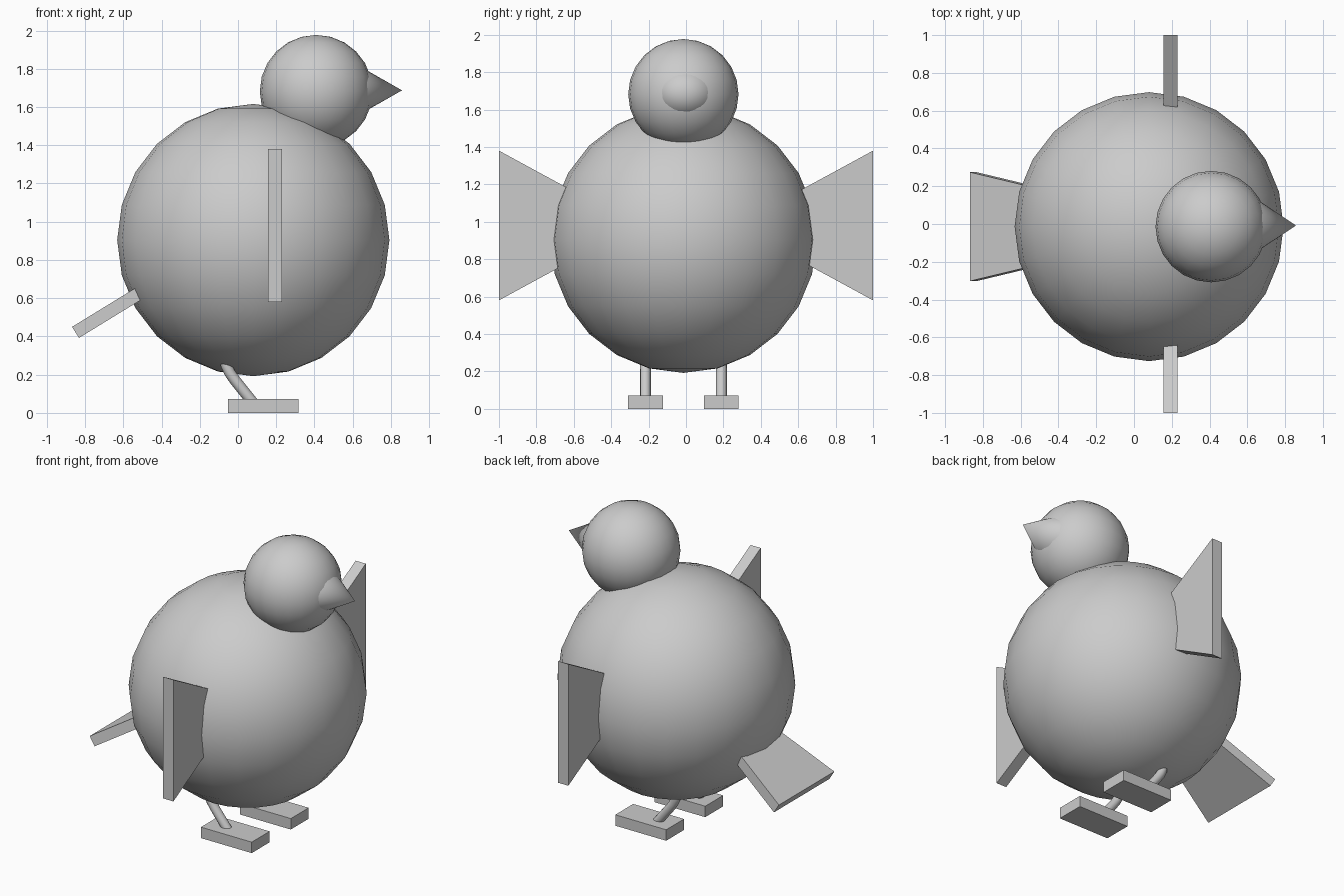
import bpy, bmesh, math

if "Cube" in bpy.data.objects:
    bpy.data.objects.remove(bpy.data.objects["Cube"])

CY = -0.014  # side-to-side centre of the bird


def finish(name, smooth=False):
    ob = bpy.context.object
    ob.name = name
    if smooth:
        bpy.ops.object.shade_smooth_by_angle(angle=math.radians(35))
    return ob


def ball(name, loc, r):
    bpy.ops.mesh.primitive_uv_sphere_add(segments=24, ring_count=12, radius=r, location=loc)
    return finish(name, True)


def slab(name, outline, offset):
    """Flat panel: 3D outline extruded along an offset vector."""
    bm = bmesh.new()
    face = bm.faces.new([bm.verts.new(p) for p in outline])
    ext = bmesh.ops.extrude_face_region(bm, geom=[face])
    bmesh.ops.translate(bm, vec=offset, verts=[g for g in ext["geom"] if isinstance(g, bmesh.types.BMVert)])
    bmesh.ops.recalc_face_normals(bm, faces=bm.faces)
    me = bpy.data.meshes.new(name)
    bm.to_mesh(me)
    bm.free()
    ob = bpy.data.objects.new(name, me)
    bpy.context.collection.objects.link(ob)
    return ob


# body and head
ball("body", (0.08, CY, 0.904), 0.712)
ball("head", (0.409, CY, 1.682), 0.295)

# beak, slightly wider than tall
bpy.ops.mesh.primitive_cone_add(vertices=24, radius1=0.15, radius2=0, depth=0.24,
                                location=(0.738, -0.008, 1.687), rotation=(0, math.pi / 2, 0))
beak = finish("beak", True)
beak.scale = (0.91, 1.07, 1)

# tail: tapered board sloping down and back
slab("tail",
     [(-0.868, CY - 0.288, 0.45), (-0.868, CY + 0.288, 0.45),
      (-0.46, CY + 0.19, 0.70), (-0.46, CY - 0.19, 0.70)],
     (0.036, 0, -0.058))

for side, s in (("right", -1), ("left", 1)):
    # wing: upright trapezoid, widest at the outer edge
    inner = s * 0.54
    slab(side + "_wing",
         [(0.156, s, 0.58), (0.156, s, 1.38), (0.156, inner, 1.13), (0.156, inner, 0.83)],
         (0.074, 0, 0))

    # foot
    y = CY + s * 0.203
    bpy.ops.mesh.primitive_cube_add(size=1, location=(0.132, y, 0.036))
    foot = finish(side + "_foot")
    foot.scale = (0.37, 0.186, 0.072)

    # bent leg
    cu = bpy.data.curves.new(side + "_leg", "CURVE")
    cu.dimensions = "3D"
    cu.bevel_depth = 0.029
    cu.bevel_resolution = 4
    cu.use_fill_caps = True
    pts = [(0.085, 0.045), (-0.015, 0.17), (-0.042, 0.208), (-0.062, 0.25), (-0.07, 0.32)]
    sp = cu.splines.new("POLY")
    sp.points.add(len(pts) - 1)
    for p, (x, z) in zip(sp.points, pts):
        p.co = (x, CY + s * 0.203, z, 1)
    leg = bpy.data.objects.new(side + "_leg", cu)
    bpy.context.collection.objects.link(leg)
